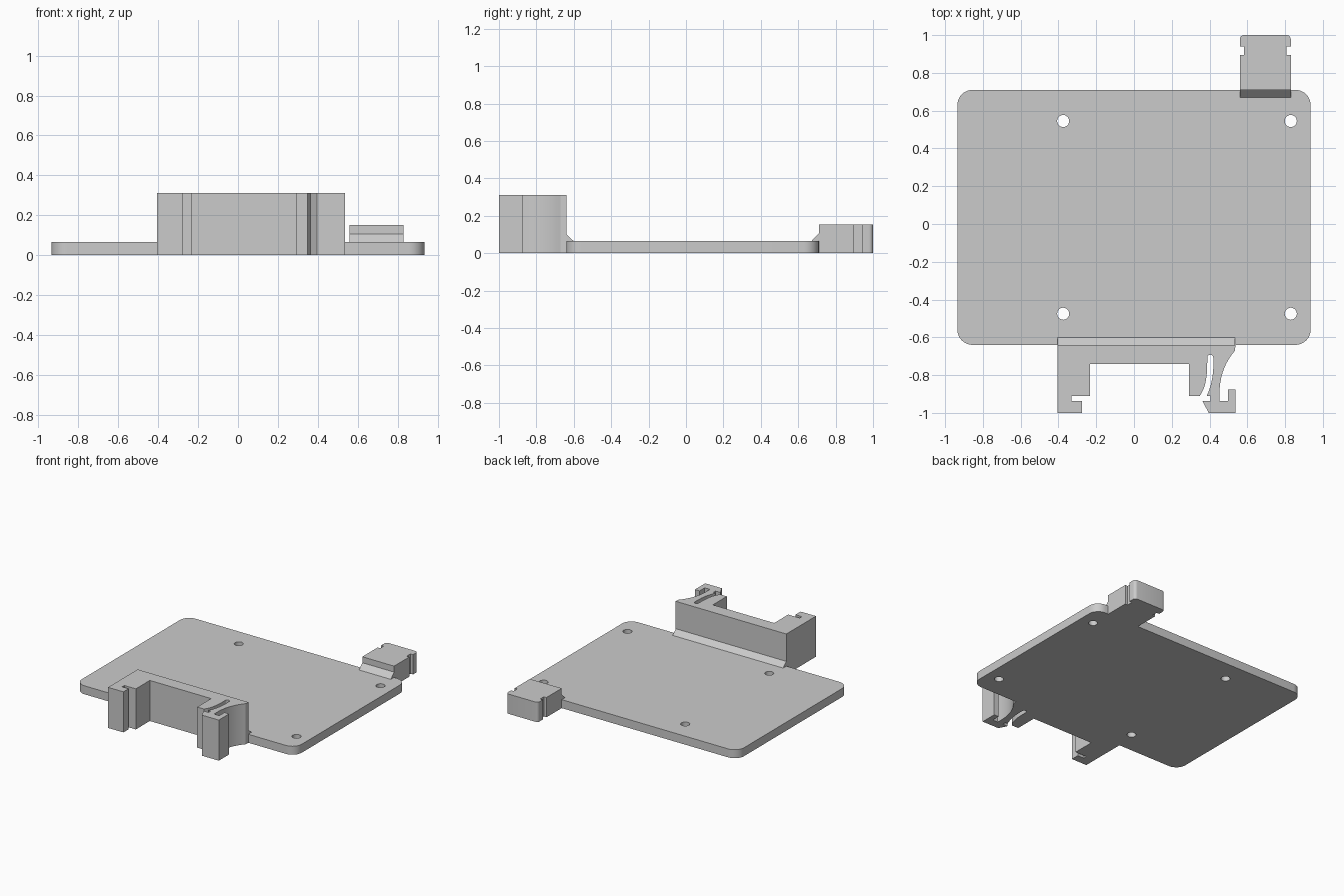
import bpy, bmesh, math
from mathutils import Vector, Matrix

cube = bpy.data.objects.get("Cube")
if cube:
    bpy.data.objects.remove(cube, do_unlink=True)

grey = bpy.data.materials.new("light grey plastic")
grey.use_nodes = True
grey.diffuse_color = (0.6, 0.6, 0.6, 1)
grey.node_tree.nodes["Principled BSDF"].inputs["Base Color"].default_value = (0.6, 0.6, 0.6, 1)


def prism(name, loops, depth, matrix=None):
    """Fill an outline (further loops are holes) and extrude it upward."""
    bm = bmesh.new()
    for loop in loops:
        vs = [bm.verts.new((x, y, 0)) for x, y in loop]
        for a, b in zip(vs, vs[1:] + vs[:1]):
            bm.edges.new((a, b))
    bmesh.ops.triangle_fill(bm, edges=bm.edges[:], use_beauty=True, use_dissolve=False)
    ext = bmesh.ops.extrude_face_region(bm, geom=bm.faces[:])
    top = [g for g in ext["geom"] if isinstance(g, bmesh.types.BMVert)]
    bmesh.ops.translate(bm, verts=top, vec=(0, 0, depth))
    if matrix:
        bm.transform(matrix)
    bmesh.ops.recalc_face_normals(bm, faces=bm.faces[:])
    mesh = bpy.data.meshes.new(name)
    bm.to_mesh(mesh)
    bm.free()
    mesh.materials.append(grey)
    obj = bpy.data.objects.new(name, mesh)
    bpy.context.collection.objects.link(obj)
    bpy.ops.object.select_all(action="DESELECT")
    obj.select_set(True)
    bpy.context.view_layer.objects.active = obj
    bpy.ops.object.shade_smooth_by_angle(angle=math.radians(30))
    return obj


def arc(cx, cy, r, start, end, n):
    return [(cx + r * math.cos(math.radians(start + (end - start) * i / n)),
             cy + r * math.sin(math.radians(start + (end - start) * i / n))) for i in range(n + 1)]


def bezier(a, b, c, d, n=10):
    a, b, c, d = map(Vector, (a, b, c, d))
    return [tuple(a * (1 - t) ** 3 + b * 3 * t * (1 - t) ** 2 + c * 3 * t * t * (1 - t) + d * t ** 3)
            for t in (i / n for i in range(n + 1))]


# Base plate with rounded corners and four screw holes
L, F, B, R = 0.935, -0.64, 0.71, 0.08
plate = (arc(L - R, B - R, R, 0, 90, 8) + arc(R - L, B - R, R, 90, 180, 8)
         + arc(R - L, F + R, R, 180, 270, 8) + arc(L - R, F + R, R, 270, 360, 8))
holes = [arc(x, y, 0.032, 0, 360, 24)[:-1] for x in (-0.375, 0.83) for y in (-0.475, 0.545)]
prism("base_plate", [plate] + holes, 0.065)

# Rail clip: fixed hook, bridge, then sprung arm with a curved slot
fixed_hook = [(-0.405, -0.64), (-0.405, -1), (-0.275, -1), (-0.275, -0.937), (-0.33, -0.937),
              (-0.33, -0.91), (-0.232, -0.91), (-0.232, -0.74), (0.29, -0.74), (0.29, -0.91)]
slot = (bezier((0.348, -0.91), (0.385, -0.86), (0.388, -0.79), (0.388, -0.708))
        + arc(0.404, -0.708, 0.016, 180, 0, 8)[1:]
        + bezier((0.42, -0.708), (0.424, -0.8), (0.408, -0.86), (0.385, -0.91))[1:])
latch = [(0.405, -0.91), (0.405, -0.937), (0.363, -0.937), (0.395, -1), (0.537, -1),
         (0.537, -0.875), (0.497, -0.875), (0.497, -0.937)]
spring = bezier((0.453, -0.937), (0.447, -0.82), (0.475, -0.74), (0.535, -0.67))
prism("rail_clip", [fixed_hook + slot + latch + spring + [(0.537, -0.64)]], 0.312)

# Notched end tab
x0, x1, n = 0.56, 0.83, 0.022
right = [(x1, 0.71), (x1, 0.895), (x1 - n, 0.895), (x1 - n, 0.94), (x1, 0.94)]
left = [(x0 + x1 - x, y) for x, y in reversed(right)]
r = 0.022
tab = right + arc(x1 - r, 1 - r, r, 0, 90, 5) + arc(x0 + r, 1 - r, r, 90, 180, 5) + left
prism("end_tab", [tab], 0.152)

# Sloped ribs stiffening both joints (profile in y and z, swept along x)
sweep = Matrix(((0, 0, 1, 0), (1, 0, 0, 0), (0, 1, 0, 0), (0, 0, 0, 1)))
for name, y, dy, xa, xb in (("clip_rib", -0.645, 0.045, -0.405, 0.535),
                            ("tab_rib", 0.71, -0.04, x0, x1)):
    profile = [(y, 0.064), (y + dy, 0.064), (y, 0.106)]
    prism(name, [profile], xb - xa, Matrix.Translation((xa, 0, 0)) @ sweep)
